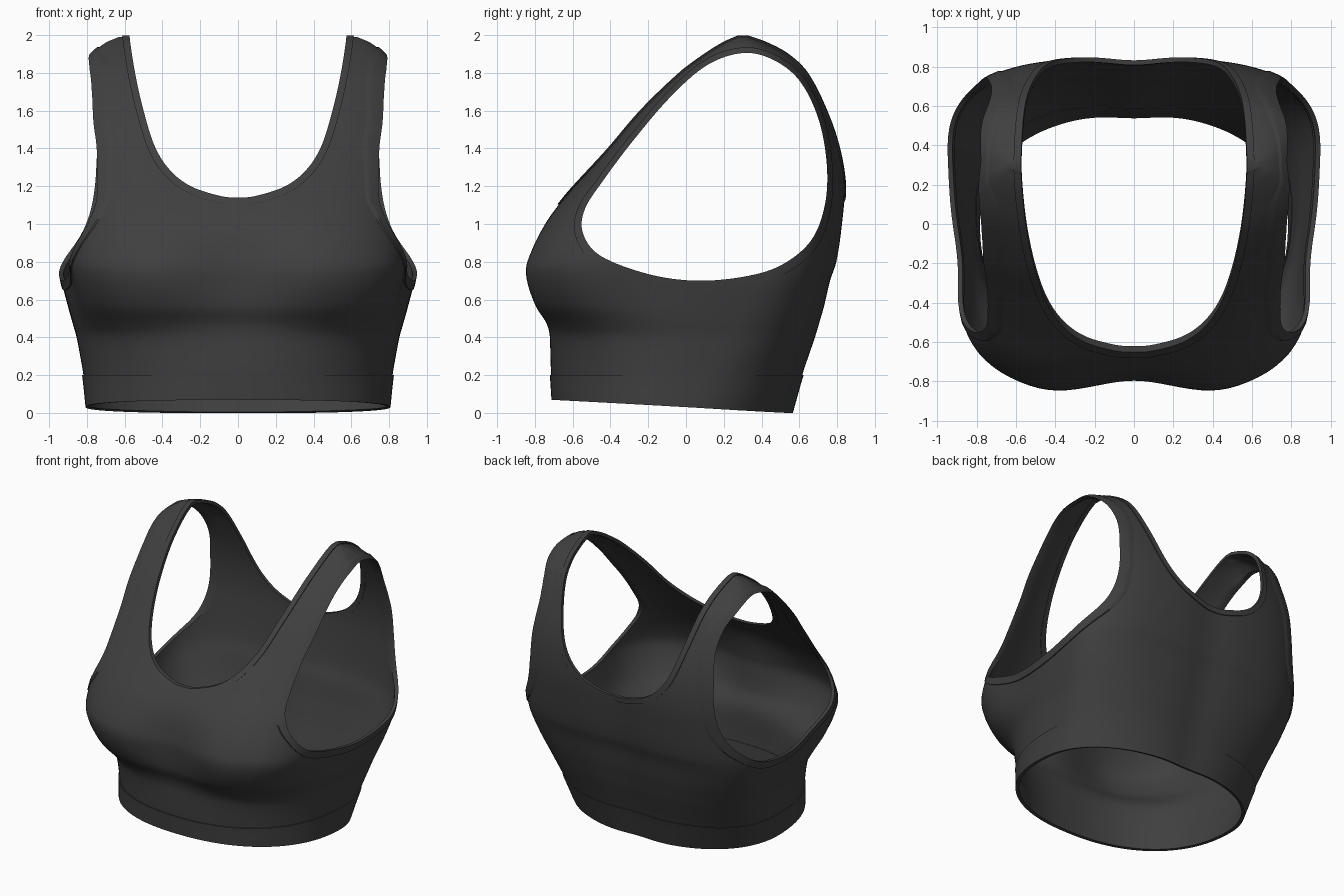
import bpy, bmesh, math
from mathutils import Vector

if "Cube" in bpy.data.objects:
    bpy.data.objects.remove(bpy.data.objects["Cube"])

fabric = bpy.data.materials.new("charcoal_fabric")
fabric.diffuse_color = (0.05, 0.05, 0.05, 1)
fabric.use_nodes = True
fabric.node_tree.nodes["Principled BSDF"].inputs["Base Color"].default_value = fabric.diffuse_color

# Torso sections: z, front y, back y, y of widest point, half width, front roundness
SECTIONS = [
    (0.00, -0.705, 0.572, 0.00, 0.80, 2.25),
    (0.20, -0.715, 0.625, 0.08, 0.82, 2.3),
    (0.40, -0.725, 0.69, 0.18, 0.855, 2.5),
    (0.47, -0.745, 0.71, 0.21, 0.875, 2.8),
    (0.56, -0.80, 0.735, 0.25, 0.90, 3.3),
    (0.70, -0.838, 0.767, 0.30, 0.935, 3.8),
    (0.80, -0.835, 0.80, 0.30, 0.95, 3.9),
    (1.00, -0.75, 0.83, 0.30, 0.955, 3.5),
    (1.20, -0.595, 0.845, 0.30, 0.955, 3.3),
    (1.40, -0.425, 0.825, 0.30, 0.95, 3.3),
    (1.60, -0.26, 0.765, 0.30, 0.92, 3.3),
    (1.80, -0.055, 0.67, 0.30, 0.855, 3.3),
    (1.90, 0.08, 0.57, 0.30, 0.775, 3.3),
    (1.96, 0.18, 0.45, 0.30, 0.70, 3.2),
    (1.99, 0.255, 0.35, 0.30, 0.63, 3.0),
]
TOP = SECTIONS[-1][0]


def section(z):
    """Cubic interpolation of the section table."""
    n = len(SECTIONS)
    i = max(k for k in range(n - 1) if SECTIONS[k][0] <= z + 1e-9)
    p, q = SECTIONS[i], SECTIONS[i + 1]
    a, b = SECTIONS[max(i - 1, 0)], SECTIONS[min(i + 2, n - 1)]
    h = q[0] - p[0]
    t = (z - p[0]) / h
    out = []
    for k in range(1, 6):
        m0 = (q[k] - a[k]) / (q[0] - a[0]) * h
        m1 = (b[k] - p[k]) / (b[0] - p[0]) * h
        out.append((2*t**3 - 3*t*t + 1) * p[k] + (t**3 - 2*t*t + t) * m0
                   + (3*t*t - 2*t**3) * q[k] + (t**3 - t*t) * m1)
    return out


def smooth_loop(points, steps=8):
    """Closed Catmull-Rom curve through a few 2D points."""
    n, out = len(points), []
    for i in range(n):
        a, b, c, d = (Vector(points[(i + k) % n]) for k in (-1, 0, 1, 2))
        for s in range(steps):
            t = s / steps
            out.append(0.5 * (2*b + (c - a)*t + (2*a - 5*b + 4*c - d)*t*t
                              + (3*b - a - 3*c + d)*t**3))
    return out


def outset(loop, width):
    """Grow a counter-clockwise loop by width(point)."""
    out = []
    for i, p in enumerate(loop):
        d = (loop[(i + 1) % len(loop)] - loop[i - 1]).normalized()
        out.append(p + Vector((d.y, -d.x)) * width(p))
    return out


def make_object(name, bm):
    bmesh.ops.recalc_face_normals(bm, faces=bm.faces)
    mesh = bpy.data.meshes.new(name)
    bm.to_mesh(mesh)
    bm.free()
    mesh.materials.append(fabric)
    ob = bpy.data.objects.new(name, mesh)
    bpy.context.collection.objects.link(ob)
    return ob


def prism(name, loop, place):
    """Extruded cutter; place(u, v, depth) gives the 3D position."""
    bm = bmesh.new()
    ends = [[bm.verts.new(place(p[0], p[1], d)) for p in loop] for d in (-2, 2)]
    for e in ends:
        bm.faces.new(e)
    for i in range(len(loop)):
        j = (i + 1) % len(loop)
        bm.faces.new((ends[0][i], ends[0][j], ends[1][j], ends[1][i]))
    ob = make_object(name, bm)
    ob.hide_render = True
    return ob


def apply(ob, mod):
    bpy.context.view_layer.objects.active = ob
    bpy.ops.object.modifier_apply(modifier=mod.name)


def cut(ob, cutter, operation='DIFFERENCE'):
    mod = ob.modifiers.new("cut", 'BOOLEAN')
    mod.operation, mod.object, mod.solver = operation, cutter, 'EXACT'
    apply(ob, mod)


def torso(name, thickness, offset, rows=100, cols=144):
    """Closed-top fabric shell, later opened by the cutters."""
    bm = bmesh.new()
    rings = []
    for r in range(rows + 1):
        z = TOP * (1 - (1 - r / rows) ** 1.4)
        yf, yb, yc, w, n = section(min(z, TOP - 0.0001))
        bust = math.exp(-((z - 0.74) / 0.22) ** 2)
        ring = []
        for c in range(cols):
            a = 2 * math.pi * c / cols
            cx, sy = math.cos(a), math.sin(a)
            m = n if sy < 0 else 2.25 + 0.85 * min(1, z / 0.7)
            k = (abs(cx) ** m + abs(sy) ** m) ** (-1 / m)
            x = w * k * cx
            y = yc + k * sy * ((yb - yc) if sy > 0 else (yc - yf))
            # slimmer under the front of the arm
            slim = math.exp(-((z - 0.75) / 0.3) ** 2)
            x *= 1 - 0.045 * slim * math.exp(-((y + 0.22) / 0.25) ** 2)
            if sy < -0.2:   # bust fullness and centre hollow
                y += bust * (0.045 * math.exp(-(x / 0.22) ** 2)
                             - 0.018 * math.exp(-((abs(x) - 0.43) / 0.17) ** 2))
            elif sy > 0.2 and z < 1.5:  # spine hollow
                y -= 0.018 * math.exp(-(x / 0.16) ** 2)
            # hem rises toward the front
            lift = (0.07 - 0.0547 * (y + 0.71)) * max(0, 1 - z / 0.3)
            ring.append(bm.verts.new((x, y, z + lift)))
        rings.append(ring)
    for lo, hi in zip(rings, rings[1:]):
        for c in range(cols):
            d = (c + 1) % cols
            bm.faces.new((lo[c], lo[d], hi[d], hi[c]))
    bm.faces.new(rings[-1])
    ob = make_object(name, bm)
    mod = ob.modifiers.new("thickness", 'SOLIDIFY')
    mod.thickness, mod.offset = thickness, offset
    apply(ob, mod)
    return ob


# Opening outlines
arm_loop = smooth_loop([
    (0.05, 0.70), (0.30, 0.72), (0.50, 0.78), (0.66, 0.91), (0.735, 1.10),
    (0.745, 1.32), (0.70, 1.56), (0.60, 1.76), (0.46, 1.87), (0.30, 1.905),
    (0.11, 1.84), (-0.085, 1.67), (-0.285, 1.435), (-0.435, 1.235),
    (-0.535, 1.08), (-0.545, 0.95), (-0.45, 0.83), (-0.20, 0.735)])
half = [(0.10, 1.15), (0.25, 1.20), (0.36, 1.285), (0.44, 1.41), (0.50, 1.60),
        (0.545, 1.80), (0.575, 2.0), (0.59, 2.2)]
neck_loop = smooth_loop([(0, 1.14)] + half + [(-x, z) for x, z in reversed(half)])

across = lambda u, v, d: (d, u, v)
through = lambda u, v, d: (u, d, v)
arm_cut = prism("armhole_cutter", arm_loop, across)
neck_cut = prism("neckline_cutter", neck_loop, through)
arm_zone = prism("armhole_zone", outset(
    arm_loop, lambda p: 0.03 + 0.02 * min(1, max(0, (1.2 - p.y) / 0.4))), across)
neck_zone = prism("neckline_zone", outset(neck_loop, lambda p: 0.038), through)
hem_zone = prism("hem_zone", [(-2, -1), (2, -1), (2, 0.2), (-2, 0.2)], through)

# Main body and raised bindings
parts = [torso("top_body", 0.014, -1)]
for name, zone in (("armhole_binding", arm_zone), ("neckline_binding", neck_zone),
                   ("hem_band", hem_zone)):
    ob = torso(name, 0.024, -0.4)
    cut(ob, zone, 'INTERSECT')
    parts.append(ob)
for ob in parts:
    if ob.name != "hem_band":
        cut(ob, arm_cut)
        cut(ob, neck_cut)

for ob in (arm_cut, neck_cut, arm_zone, neck_zone, hem_zone):
    bpy.data.objects.remove(ob)

# Smooth fabric with crisp edges
bpy.ops.object.select_all(action='DESELECT')
for ob in parts:
    ob.select_set(True)
bpy.context.view_layer.objects.active = parts[0]
bpy.ops.object.shade_smooth_by_angle(angle=math.radians(40))
